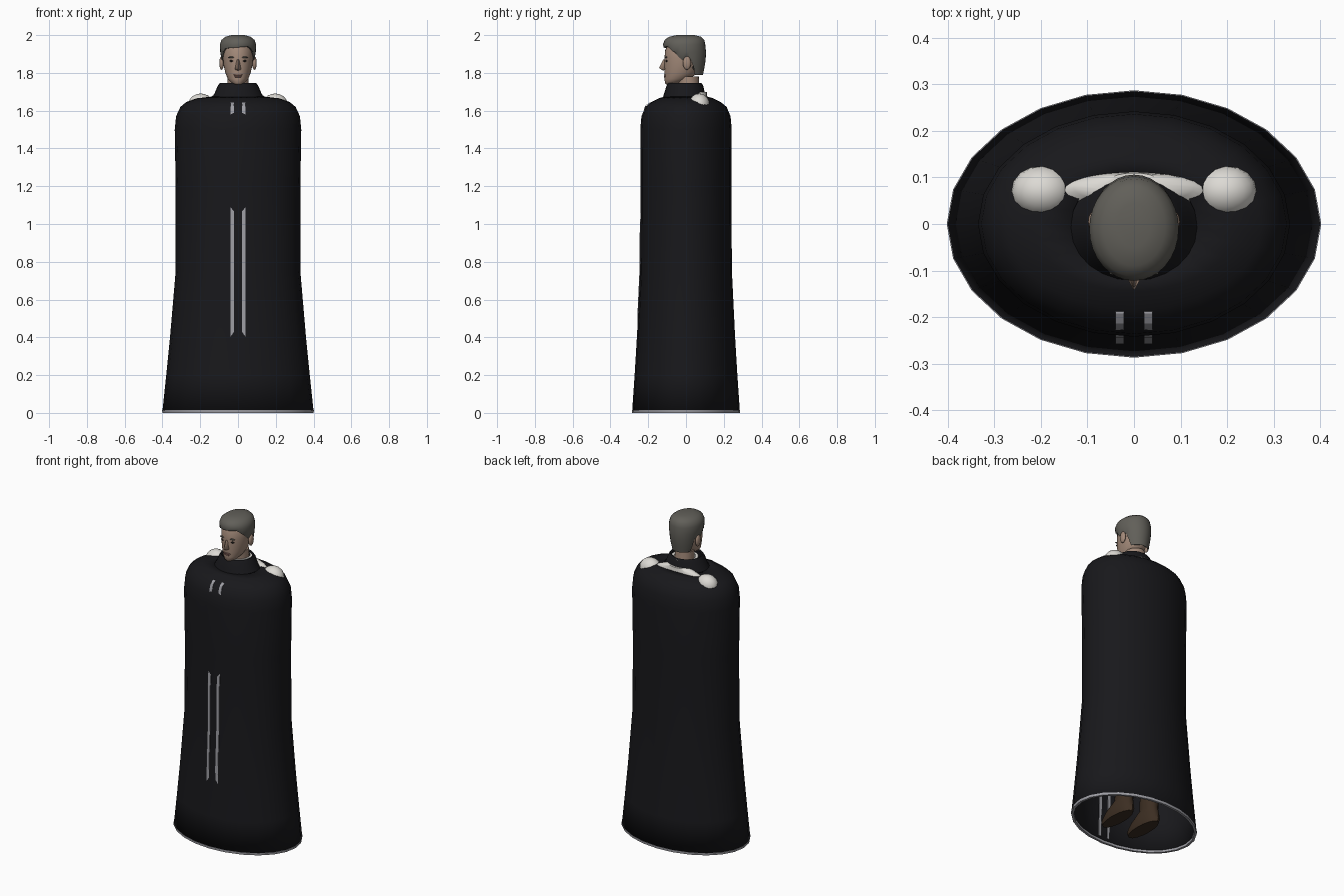
import bpy, bmesh, math
from mathutils import Vector


def material(name, r, g, b):
    m = bpy.data.materials.new(name)
    m.diffuse_color = (r, g, b, 1)
    return m


BLACK = material("black_cloth", .009, .009, .011)
WHITE = material("white_cloth", .72, .70, .66)
SILVER = material("silver_trim", .34, .34, .37)
SKIN = material("skin", .36, .25, .19)
LIPS = material("lips", .25, .13, .11)
HAIR = material("hair", .12, .115, .10)
DARK = material("dark_eye", .02, .017, .015)
BROWN = material("brown_leather", .045, .027, .016)


def finish(name, bm, mat, angle=45):
    bmesh.ops.recalc_face_normals(bm, faces=bm.faces)
    me = bpy.data.meshes.new(name)
    bm.to_mesh(me)
    bm.free()
    me.materials.append(mat)
    ob = bpy.data.objects.new(name, me)
    bpy.context.collection.objects.link(ob)
    bpy.ops.object.select_all(action='DESELECT')
    ob.select_set(True)
    bpy.context.view_layer.objects.active = ob
    bpy.ops.object.shade_smooth_by_angle(angle=math.radians(angle))
    return ob


def loft(name, rings, mat, n=24, caps=(True, True), floor=None, angle=45):
    """Stack of elliptical rings (z, centre x, centre y, radius x, radius y)."""
    bm = bmesh.new()
    rows = []
    for z, cx, cy, rx, ry in rings:
        row = []
        for i in range(n):
            a = 2 * math.pi * i / n
            h = max(z, floor(a)) if floor else z
            row.append(bm.verts.new((cx + rx * math.cos(a), cy + ry * math.sin(a), h)))
        rows.append(row)
    for a, b in zip(rows, rows[1:]):
        for i in range(n):
            j = (i + 1) % n
            bm.faces.new((a[i], a[j], b[j], b[i]))
    if caps[0]:
        bm.faces.new(rows[0][::-1])
    if caps[1]:
        bm.faces.new(rows[-1])
    return finish(name, bm, mat, angle)


def ball(name, loc, size, mat, seg=16):
    bm = bmesh.new()
    bmesh.ops.create_uvsphere(bm, u_segments=seg, v_segments=seg // 2 + 2, radius=1)
    for v in bm.verts:
        v.co = Vector(loc) + Vector(v.co[k] * size[k] for k in range(3))
    return finish(name, bm, mat, 60)


# Cloak: open-bottomed oval bell with rounded shoulders
cloak = loft("cloak", [(z, 0, 0, rx, ry) for z, rx, ry in [
    (.01, .40, .285), (.2, .38, .272), (.4, .36, .26), (.75, .33, .243),
    (1.2, .33, .24), (1.5, .335, .242), (1.57, .328, .236), (1.62, .305, .215),
    (1.645, .275, .185), (1.665, .22, .145), (1.675, .135, .113)]],
    BLACK, caps=(False, False))
sol = cloak.modifiers.new("thickness", 'SOLIDIFY')
sol.thickness = .006
sol.offset = -1

# Hem trim
loft("cloak_hem", [(.014, 0, 0, .384, .270), (0, 0, 0, .386, .272),
                   (0, 0, 0, .400, .286), (.014, 0, 0, .402, .287),
                   (.014, 0, 0, .384, .270)], SILVER, caps=(False, False))

# Standing collar
loft("collar", [(1.665, 0, -.008, .142, .116), (1.69, 0, -.008, .125, .108),
                (1.73, 0, -.006, .108, .098), (1.747, 0, -.006, .096, .088),
                (1.742, 0, -.006, .086, .080), (1.68, 0, -.006, .092, .084)],
     BLACK, caps=(False, False))
loft("shirt_collar", [(1.68, 0, .015, .085, .078), (1.737, 0, .012, .078, .076),
                      (1.735, 0, .012, .062, .062)], WHITE, caps=(False, False))

# Front ribbons, partly sunk into the cloak
path = [(-.192, 1.642), (-.214, 1.628), (-.222, 1.61), (-.230, 1.57), (-.236, 1.5),
        (-.236, 1.1), (-.2445, 1.0), (-.2465, .75), (-.258, .5), (-.256, .4), (-.268, .03)]
for s in (-1, 1):
    bm = bmesh.new()
    rows = []
    for y, z in path:
        rows.append([bm.verts.new((s * .031 + dx, y + dy, z)) for dx, dy in
                     ((-.009, 0), (.009, 0), (.009, .004), (-.009, .004))])
    for a, b in zip(rows, rows[1:]):
        for i in range(4):
            j = (i + 1) % 4
            bm.faces.new((a[i], a[j], b[j], b[i]))
    bm.faces.new(rows[0])
    bm.faces.new(rows[-1])
    finish("front_ribbon", bm, SILVER, 30)

# Torso in white, just breaking through the cloak behind the neck
loft("torso", [(.88, 0, .02, .15, .10), (1.1, 0, .02, .14, .095),
               (1.4, 0, .02, .18, .11), (1.58, 0, .03, .20, .10),
               (1.65, 0, .06, .18, .055), (1.682, 0, .078, .13, .032),
               (1.70, 0, .075, .07, .035)], WHITE)

# Shoulders, arms, hands, legs and boots
for s in (-1, 1):
    ball("shoulder", (s * .197, .07, 1.63), (.067, .056, .061), WHITE)
    loft("arm", [(.98, s * .255, -.01, .03, .035), (1.25, s * .25, .03, .042, .045),
                 (1.5, s * .235, .055, .05, .052), (1.62, s * .215, .065, .045, .05)],
         WHITE, n=14)
    ball("hand", (s * .255, -.015, .92), (.025, .04, .085), SKIN, 12)
    loft("leg", [(.3, s * .09, .03, .055, .06), (.5, s * .09, .02, .062, .068),
                 (.75, s * .085, .02, .078, .085), (.95, s * .075, .02, .08, .095)],
         BLACK, n=16)
    loft("boot", [(.012, s * .095, -.03, .045, .125), (.035, s * .095, -.03, .052, .132),
                  (.07, s * .095, -.015, .05, .11), (.11, s * .093, .02, .045, .065),
                  (.2, s * .09, .03, .052, .058), (.42, s * .09, .03, .066, .07)],
         BROWN, n=16)

# Neck and head
loft("neck", [(1.64, 0, .02, .06, .055), (1.78, 0, .01, .055, .058)], SKIN, n=20)
loft("head", [(1.738, 0, -.078, .018, .026), (1.747, 0, -.07, .035, .042),
              (1.768, 0, -.046, .054, .067), (1.80, 0, -.027, .067, .087),
              (1.84, 0, -.018, .076, .097), (1.88, 0, -.012, .08, .102),
              (1.92, 0, -.01, .08, .10), (1.96, 0, -.005, .065, .085),
              (1.985, 0, 0, .035, .05)], SKIN, n=32, angle=60)

# Nose
bm = bmesh.new()
pts = [(0, -.120, 1.872), (0, -.143, 1.826), (0, -.122, 1.812), (.017, -.112, 1.818),
       (-.017, -.112, 1.818), (.010, -.106, 1.872), (-.010, -.106, 1.872), (0, -.10, 1.82)]
for p in pts:
    bm.verts.new(p)
bmesh.ops.convex_hull(bm, input=bm.verts)
finish("nose", bm, SKIN, 60)

# Face details
for s in (-1, 1):
    ball("eye", (s * .033, -.103, 1.863), (.014, .006, .005), DARK, 12)
    ball("eyebrow", (s * .034, -.105, 1.882), (.019, .006, .0045), HAIR, 12)
    ball("ear", (s * .087, .005, 1.852), (.012, .022, .036), SKIN, 12)
ball("upper_lip", (0, -.111, 1.789), (.024, .007, .004), LIPS, 12)
ball("lower_lip", (0, -.110, 1.780), (.020, .007, .005), LIPS, 12)


# Hair: cap whose lower edge rises from the nape to the forehead
def hairline(a):
    f = -math.sin(a)
    if f > .75:
        return 1.935 + .008 * math.cos(a)
    if f > .15:
        return 1.86 + .075 * (f - .15) / .6
    if f > -.3:
        return 1.875
    return 1.79


loft("hair", [(1.79, 0, .02, .066, .07), (1.83, 0, .005, .08, .093),
              (1.87, 0, -.002, .088, .106), (1.91, 0, -.006, .094, .112),
              (1.95, 0, -.01, .096, .112), (1.975, 0, -.008, .087, .105),
              (1.991, 0, -.005, .067, .085), (2.0, 0, -.003, .035, .048)],
     HAIR, n=32, floor=hairline, angle=60)
